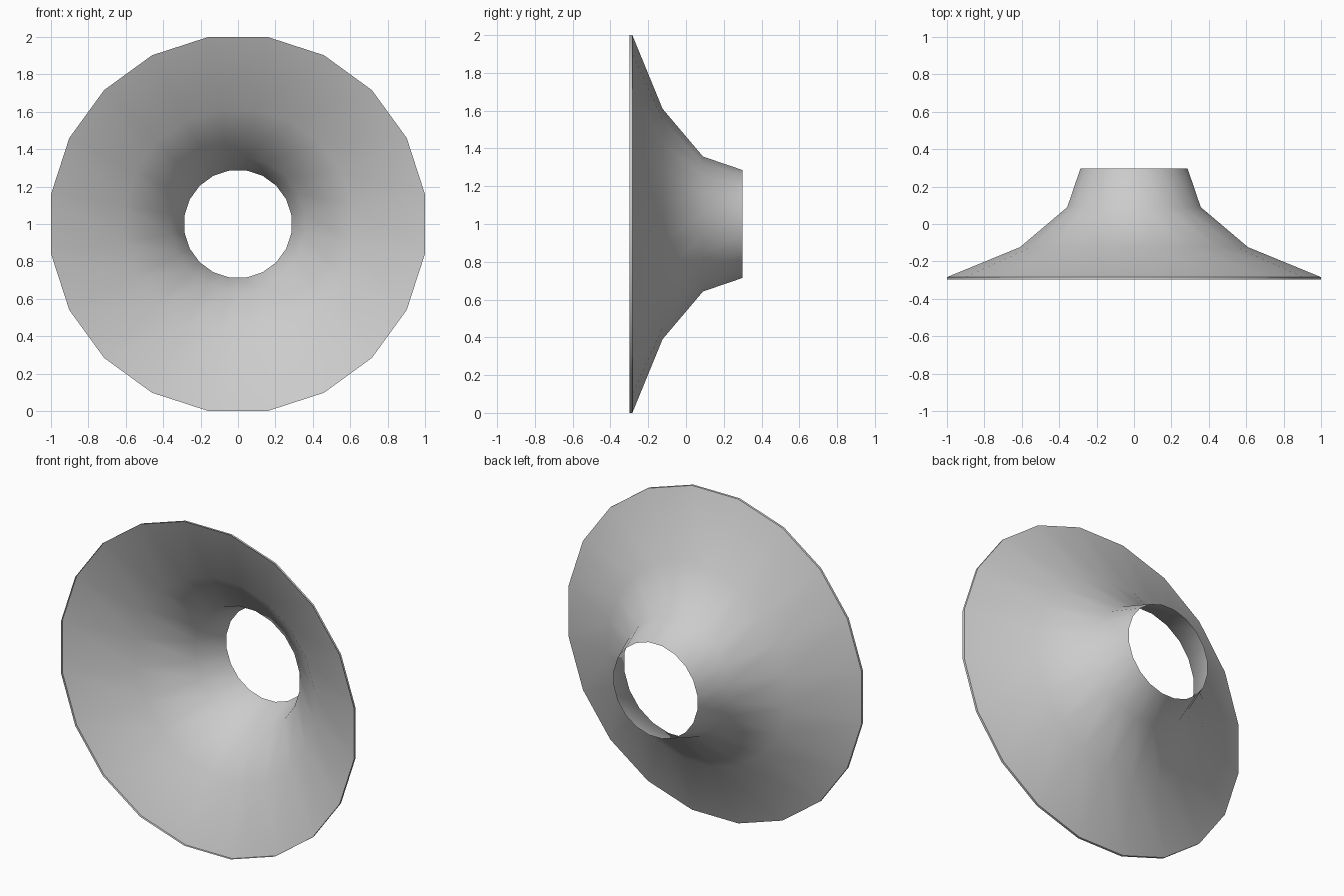
import bpy, bmesh
from math import sin, cos, pi, radians

if "Cube" in bpy.data.objects:
    bpy.data.objects.remove(bpy.data.objects["Cube"])

SIDES = 20
# (y, flat-to-flat half width) from the front lip to the rear opening
PROFILE = [(-0.298, 1.0), (-0.284, 1.0), (-0.124, 0.61), (0.09, 0.357), (0.298, 0.286)]


def ring(bm, y, apothem):
    r = apothem / cos(pi / SIDES)
    angles = [2 * pi * (i + 0.5) / SIDES for i in range(SIDES)]
    return [bm.verts.new((r * cos(a), y, 1 + r * sin(a))) for a in angles]


# Open flared horn: thin lip, cone, curved throat and neck
bm = bmesh.new()
rings = [ring(bm, y, a) for y, a in PROFILE]
for lower, upper in zip(rings, rings[1:]):
    for i in range(SIDES):
        j = (i + 1) % SIDES
        bm.faces.new((lower[i], upper[i], upper[j], lower[j]))
bm.normal_update()
f = bm.faces[:][0] if len(bm.faces) else None
# Make the outside face away from the axis
c = f.calc_center_median()
if f.normal.x * c.x + f.normal.z * (c.z - 1) < 0:
    bmesh.ops.reverse_faces(bm, faces=bm.faces[:])

mesh = bpy.data.meshes.new("flared_horn")
bm.to_mesh(mesh)
bm.free()
horn = bpy.data.objects.new("flared_horn", mesh)
bpy.context.collection.objects.link(horn)

# Smooth surface with a sharp front lip
bpy.context.view_layer.objects.active = horn
horn.select_set(True)
bpy.ops.object.shade_smooth_by_angle(angle=radians(50))
